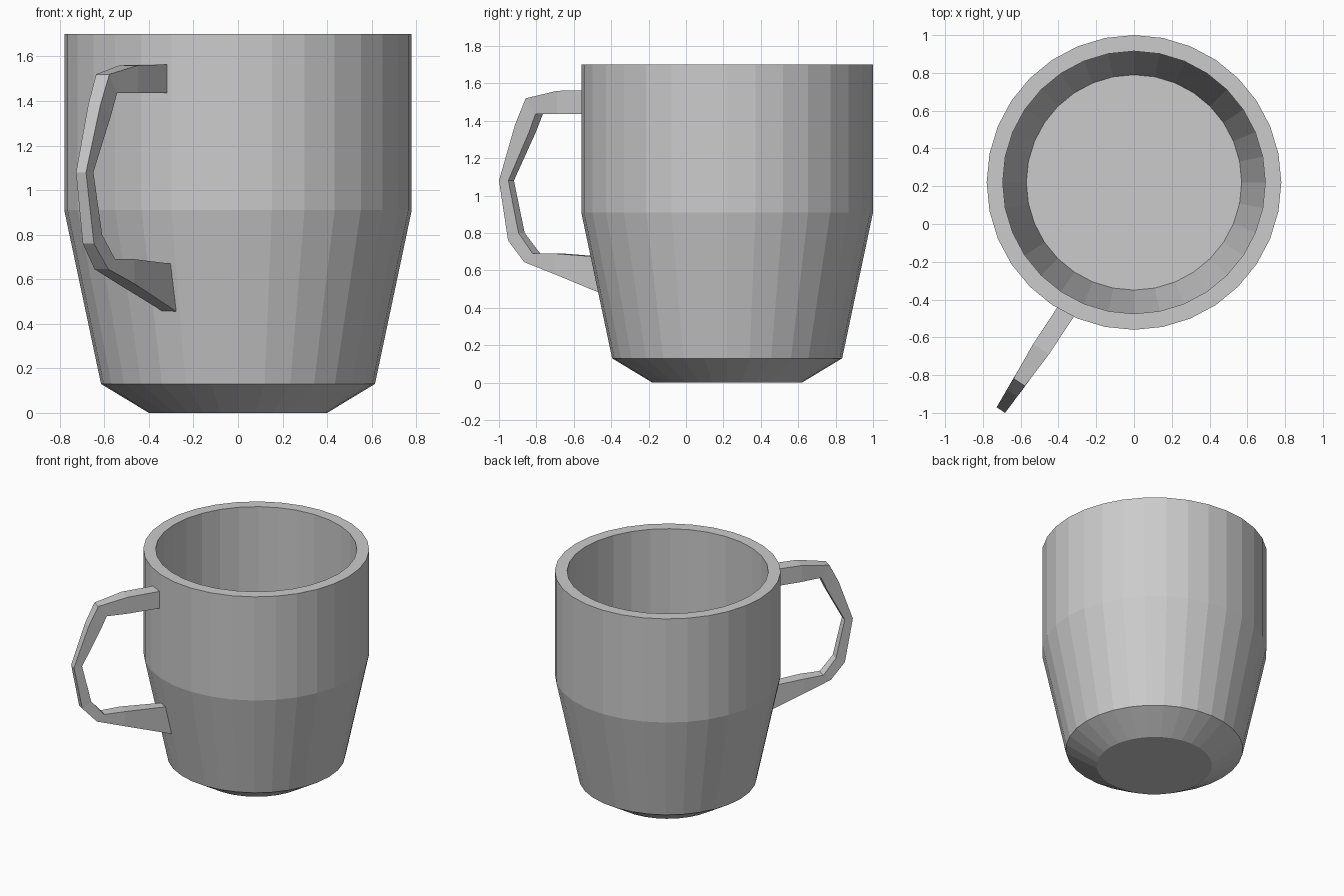
import bpy, bmesh
from math import sin, cos, tau
from mathutils import Vector

if "Cube" in bpy.data.objects:
    bpy.data.objects.remove(bpy.data.objects["Cube"])


def make_object(name, bm):
    bmesh.ops.recalc_face_normals(bm, faces=bm.faces)
    mesh = bpy.data.meshes.new(name)
    bm.to_mesh(mesh)
    bm.free()
    obj = bpy.data.objects.new(name, mesh)
    bpy.context.collection.objects.link(obj)
    return obj


def skin(name, rings):
    """Bridge equal-sized rings of points and cap both ends."""
    bm = bmesh.new()
    loops = [[bm.verts.new(p) for p in ring] for ring in rings]
    n = len(loops[0])
    for a, b in zip(loops, loops[1:]):
        for i in range(n):
            j = (i + 1) % n
            bm.faces.new((a[i], a[j], b[j], b[i]))
    bm.faces.new(loops[0])
    bm.faces.new(loops[-1])
    return make_object(name, bm)


# Cup body: outer wall, rim, inner wall and floor as (radius, z)
SIDES = 32
CENTRE_Y = 0.22
profile = [(0.40, 0), (0.615, 0.13), (0.78, 0.91), (0.78, 1.70),
           (0.695, 1.70), (0.695, 0.92), (0.57, 0.20)]
skin("cup_body", [[(r * cos(tau * i / SIDES), CENTRE_Y + r * sin(tau * i / SIDES), z)
                   for i in range(SIDES)] for r, z in profile])

# Handle: rectangular sections swept from upper to lower joint
# (outer distance, outer z, inner distance, inner z, half width)
root = Vector((-0.365, -0.47, 0))
out = Vector((-0.551, -0.835, 0)).normalized()
side = Vector((-out.y, out.x, 0))
sections = [
    (-0.04, 1.565, -0.04, 1.435, 0.050),
    (0.23, 1.56, 0.23, 1.435, 0.050),
    (0.44, 1.52, 0.378, 1.435, 0.036),
    (0.51, 1.38, 0.42, 1.34, 0.033),
    (0.617, 1.08, 0.557, 1.08, 0.027),
    (0.557, 0.76, 0.49, 0.80, 0.030),
    (0.45, 0.645, 0.395, 0.69, 0.037),
    (0.25, 0.58, 0.25, 0.69, 0.045),
    (-0.12, 0.45, -0.06, 0.67, 0.036),
]


def section(so, zo, si, zi, w):
    outer = root + out * so + Vector((0, 0, zo))
    inner = root + out * si + Vector((0, 0, zi))
    return [outer - side * w, outer + side * w, inner + side * w, inner - side * w]


skin("handle", [section(*s) for s in sections])
